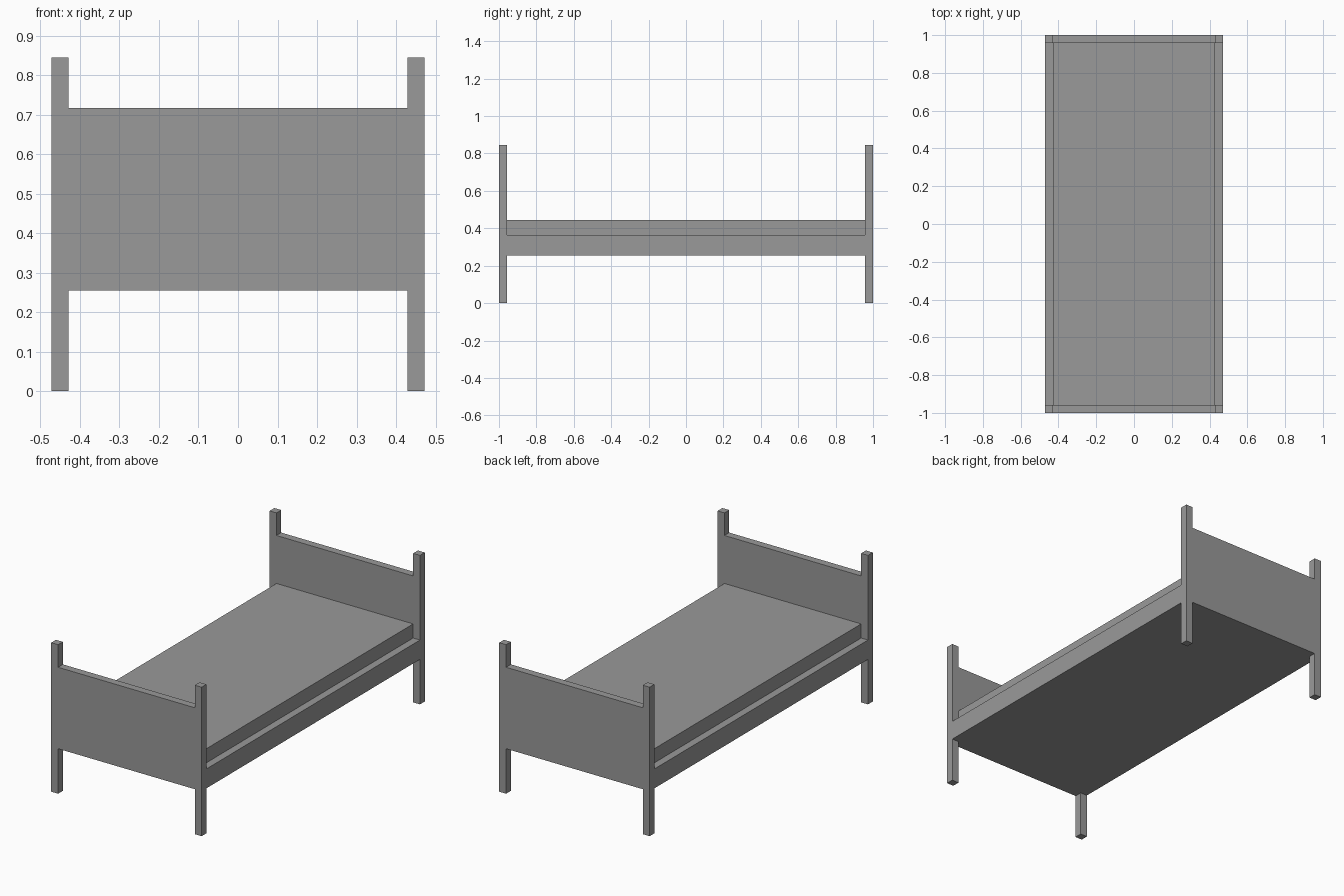
import bpy
import bmesh

cube = bpy.data.objects.get("Cube")
if cube:
    bpy.data.objects.remove(cube, do_unlink=True)

HALF_W, HALF_L = 0.472, 1.0
POST = 0.043                       # post and end panel thickness
POST_TOP, PANEL_TOP = 0.845, 0.717
BASE_BOTTOM, BASE_TOP, MATTRESS_TOP = 0.255, 0.365, 0.445
INNER_W, INNER_L = HALF_W - POST, HALF_L - POST

grey = bpy.data.materials.new("plain grey")
grey.use_nodes = True
colour = (0.32, 0.32, 0.32, 1)
grey.diffuse_color = colour
grey.node_tree.nodes["Principled BSDF"].inputs["Base Color"].default_value = colour


def extrude_profile(name, profile, y0, y1):
    """Extrude an x-z outline along y into a closed solid."""
    bm = bmesh.new()
    face = bm.faces.new([bm.verts.new((x, y0, z)) for x, z in profile])
    result = bmesh.ops.extrude_face_region(bm, geom=[face])
    moved = [v for v in result["geom"] if isinstance(v, bmesh.types.BMVert)]
    bmesh.ops.translate(bm, verts=moved, vec=(0, y1 - y0, 0))
    bmesh.ops.recalc_face_normals(bm, faces=bm.faces)
    mesh = bpy.data.meshes.new(name)
    bm.to_mesh(mesh)
    bm.free()
    mesh.materials.append(grey)
    obj = bpy.data.objects.new(name, mesh)
    bpy.context.collection.objects.link(obj)
    return obj


def mirrored(right_half):
    """Complete an outline by mirroring it across x = 0."""
    return right_half + [(-x, z) for x, z in reversed(right_half)]


# End boards: two posts joined by a flush panel
end_outline = mirrored([
    (INNER_W, BASE_BOTTOM), (INNER_W, 0), (HALF_W, 0),
    (HALF_W, POST_TOP), (INNER_W, POST_TOP), (INNER_W, PANEL_TOP),
])
extrude_profile("footboard", end_outline, -HALF_L, -INNER_L)
extrude_profile("headboard", end_outline, INNER_L, HALF_L)

# Base with a narrower mattress raised above it
extrude_profile("bed_base", mirrored([(HALF_W, BASE_BOTTOM), (HALF_W, BASE_TOP)]),
                -INNER_L, INNER_L)
extrude_profile("mattress", mirrored([(INNER_W, BASE_TOP), (INNER_W, MATTRESS_TOP)]),
                -INNER_L, INNER_L)
